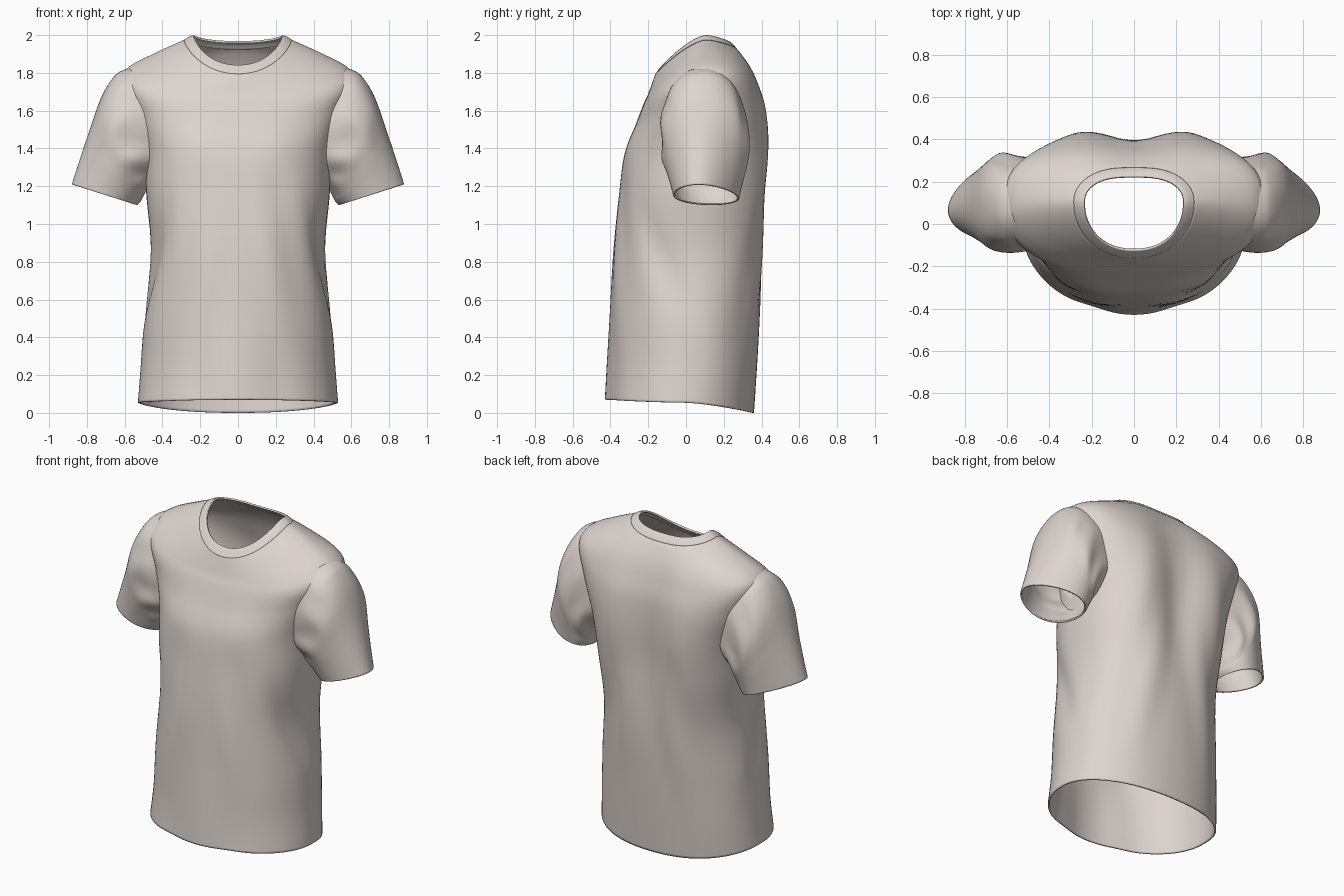
import bpy, bmesh, math

if "Cube" in bpy.data.objects:
    bpy.data.objects.remove(bpy.data.objects["Cube"])

cloth = bpy.data.materials.new("warm_light_grey_cloth")
cloth.use_nodes = True
colour = (0.72, 0.655, 0.615, 1)
cloth.diffuse_color = colour
bsdf = next(n for n in cloth.node_tree.nodes if n.type == 'BSDF_PRINCIPLED')
bsdf.inputs["Base Color"].default_value = colour
bsdf.inputs["Roughness"].default_value = 0.9

SIDES = 96


def smooth_rows(rows, steps):
    """Catmull-Rom interpolation through rows of section values."""
    out = []
    for i in range(len(rows) - 1):
        a, b, c, d = (rows[max(0, min(len(rows) - 1, i + k))] for k in (-1, 0, 1, 2))
        for s in range(steps):
            t = s / steps
            out.append([0.5 * (2 * q + (r - p) * t + (2 * p - 5 * q + 4 * r - u) * t * t
                               + (3 * q - p - 3 * r + u) * t ** 3)
                        for p, q, r, u in zip(a, b, c, d)])
    return out + [list(rows[-1])]


def loft(name, rings, thickness, offset, drop=None):
    """Skin closed rings into a thin cloth tube."""
    bm = bmesh.new()
    loops = [[bm.verts.new(p) for p in ring] for ring in rings]
    for low, high in zip(loops, loops[1:]):
        for i in range(SIDES):
            j = (i + 1) % SIDES
            bm.faces.new((low[i], low[j], high[j], high[i]))
    if drop:
        bmesh.ops.delete(bm, context='FACES',
                         geom=[f for f in bm.faces if drop(f.calc_center_median())])
    mesh = bpy.data.meshes.new(name)
    bm.to_mesh(mesh)
    bm.free()
    obj = bpy.data.objects.new(name, mesh)
    bpy.context.collection.objects.link(obj)
    mesh.materials.append(cloth)
    solid = obj.modifiers.new("cloth_thickness", 'SOLIDIFY')
    solid.thickness, solid.offset = thickness, offset
    bpy.ops.object.select_all(action='DESELECT')
    obj.select_set(True)
    bpy.context.view_layer.objects.active = obj
    bpy.ops.object.shade_smooth_by_angle(angle=math.radians(50))


def bump(v, centre, width):
    return math.exp(-((v - centre) / width) ** 2)


def power(v, e):
    return math.copysign(abs(v) ** e, v)


def torso_ring(row):
    w, ys, zs, yf, zf, yb, zb, front_n, back_n = row
    ring = []
    for i in range(SIDES):
        a = math.tau * i / SIDES
        n = back_n if i < SIDES / 2 else front_n
        c, s = power(math.cos(a), 2 / n), power(math.sin(a), 2 / n)
        yo, zo = (yb, zb) if s > 0 else (yf, zf)
        x, y, z = w * c, ys + (yo - ys) * abs(s), zs + (zo - zs) * abs(s) ** 1.5
        if s > 0:
            # spine hollow between the shoulder blades
            y -= 0.065 * bump(x, 0, 0.15) * bump(z, 1.3, 0.5) * s
            y += 0.012 * bump(abs(x), 0.27, 0.08) * bump(z, 0.9, 0.6) * s
        else:
            # soft chest and a centre ridge near the hem
            y -= 0.008 * bump(abs(x), 0.2, 0.1) * bump(z, 1.42, 0.14)
            y += 0.012 * bump(abs(x), 0.2, 0.1) * bump(z, 0.1, 0.35)
        # slanted drapery folds falling from the armpits
        fold = 0.009 * bump(z, 0.85, 0.4) * math.sin(24 * abs(x) + 5 * z)
        y += fold * s * min(1, abs(x) * 4)
        # long crease behind the front panel
        x *= 1 - 0.05 * bump(y, 0.22 - 0.42 * z, 0.08) * bump(z, 0.8, 0.3)
        ring.append((x, y, z))
    return ring


# Sections: half width, side y/z, front y/z, back y/z, squareness of front and back
torso_rows = [
    (.53, -.02, .055, -.43, .07, .36, 0, 2, 2.2),
    (.515, 0, .25, -.42, .25, .375, .22, 2, 2.2),
    (.5, .01, .5, -.405, .5, .395, .5, 2.1, 2.15),
    (.462, .03, .85, -.385, .85, .425, .85, 2.35, 2.2),
    (.485, .05, 1.15, -.355, 1.15, .445, 1.15, 2.45, 2.4),
    (.5, .08, 1.4, -.325, 1.37, .455, 1.4, 2.5, 2.7),
    (.56, .09, 1.6, -.265, 1.53, .435, 1.6, 2.5, 2.85),
    (.615, .09, 1.755, -.225, 1.635, .39, 1.74, 2.5, 2.85),
    (.58, .095, 1.83, -.2, 1.69, .35, 1.83, 2.4, 2.6),
    (.44, .1, 1.905, -.18, 1.745, .305, 1.9, 2.2, 2.25),
    (.285, .105, 1.975, -.162, 1.795, .28, 1.93, 2.1, 2.1),
]
neck_rows = [
    torso_rows[-1],
    (.258, .105, 1.992, -.145, 1.818, .258, 1.955, 2.15, 2.15),
    (.235, .105, 2, -.125, 1.842, .235, 1.968, 2.2, 2.2),
]


def in_armhole(p):
    return abs(p.x) > .4 and ((p.y - .095) / .16) ** 2 + ((p.z - 1.52) / .21) ** 2 < 1


loft("shirt_body", [torso_ring(r) for r in smooth_rows(torso_rows, 9)], .01, -1, in_armhole)
loft("neck_band", [torso_ring(r) for r in smooth_rows(neck_rows, 4)], .011, -.95)

# Sleeves: top x, top z, underarm x, underarm z, centre y, half depth, inward bow
sleeve_rows = [
    (.58, 1.825, .45, 1.25, .095, .205, .08),
    (.65, 1.788, .475, 1.21, .095, .228, .01),
    (.722, 1.675, .49, 1.17, .1, .23, -.03),
    (.79, 1.485, .505, 1.14, .1, .206, -.02),
    (.84, 1.335, .515, 1.12, .1, .185, -.01),
    (.88, 1.21, .535, 1.1, .1, .168, 0),
]


def sleeve_ring(row, t, side):
    xt, zt, xb, zb, yc, half, bow = row
    # fuller cross-section where the sleeve meets the shoulder
    e = 0.82 + 0.18 * min(1, t * 1.5)
    ring = []
    for i in range(SIDES):
        a = math.tau * i / SIDES
        c, s = power(math.cos(a), e), -side * power(math.sin(a), e)
        # gathered creases around the lower seam
        gather = 1 + .055 * bump(t, .28, .2) * math.sin(9 * a * side + 8 * t) * (.6 - .4 * c)
        # the outer edge narrows towards the cuff
        taper = 1 - .22 * c * t
        x = (xt + xb) / 2 + (xt - xb) / 2 * c - bow * s * s
        y = yc - .035 * c * t + half * s * gather * taper
        z = (zt + zb) / 2 + (zt - zb) / 2 * c
        ring.append((side * x, y, z))
    return ring


for name, side in (("left_sleeve", 1), ("right_sleeve", -1)):
    rows = smooth_rows(sleeve_rows, 8)
    loft(name, [sleeve_ring(r, k / (len(rows) - 1), side) for k, r in enumerate(rows)], .01, -1)
